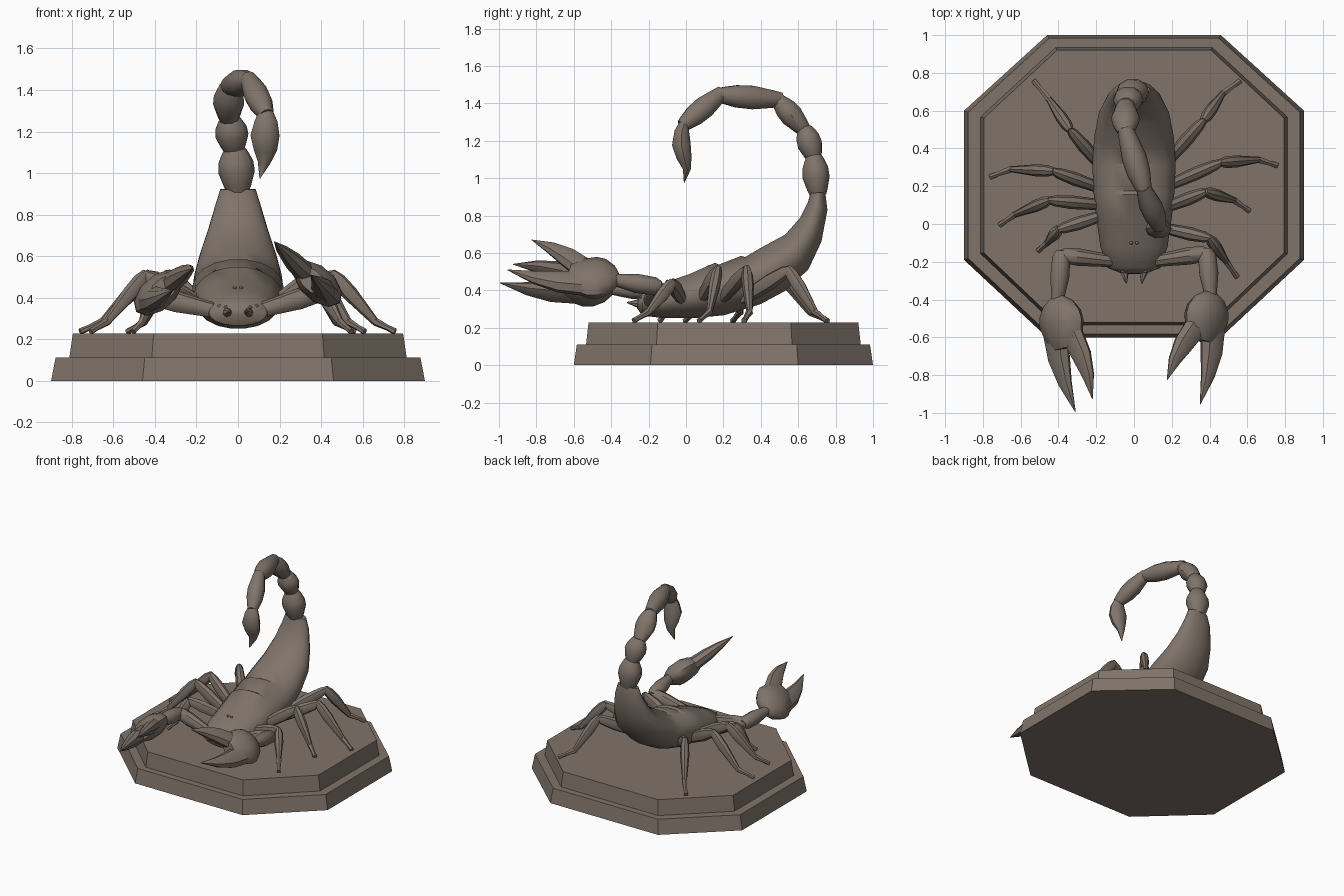
import bpy, bmesh, math
from mathutils import Vector as V

if "Cube" in bpy.data.objects:
    bpy.data.objects.remove(bpy.data.objects["Cube"])

stone = bpy.data.materials.new("warm grey stone")
stone.diffuse_color = (0.216, 0.175, 0.144, 1)
stone.use_nodes = True
stone.node_tree.nodes["Principled BSDF"].inputs["Base Color"].default_value = stone.diffuse_color


def finish(name, bm, angle):
    bmesh.ops.recalc_face_normals(bm, faces=bm.faces)
    me = bpy.data.meshes.new(name)
    bm.to_mesh(me)
    bm.free()
    ob = bpy.data.objects.new(name, me)
    bpy.context.collection.objects.link(ob)
    me.materials.append(stone)
    if angle:
        bpy.ops.object.select_all(action='DESELECT')
        ob.select_set(True)
        bpy.context.view_layer.objects.active = ob
        bpy.ops.object.shade_smooth_by_angle(angle=math.radians(angle))
    return ob


def loft(bm, rings):
    """Skin a list of point rings and cap both ends."""
    vs = [[bm.verts.new(p) for p in r] for r in rings]
    n = len(vs[0])
    for a, b in zip(vs, vs[1:]):
        for i in range(n):
            bm.faces.new((a[i], a[(i + 1) % n], b[(i + 1) % n], b[i]))
    bm.faces.new(vs[0])
    bm.faces.new(vs[-1])


def tube(bm, pts, radii, ref=V((1, 0, 0)), flat=1.0, n=9):
    """Tapered tube; radius is along ref, radius*flat across it."""
    pts = [V(p) for p in pts]
    rings = []
    for i, (p, r) in enumerate(zip(pts, radii)):
        t = (pts[min(i + 1, len(pts) - 1)] - pts[max(i - 1, 0)]).normalized()
        a = (ref - t * ref.dot(t)).normalized()
        b = t.cross(a)
        rings.append([p + a * r * math.cos(k * math.tau / n) + b * r * flat * math.sin(k * math.tau / n)
                      for k in range(n)])
    loft(bm, rings)


def bead(bm, a, b, r, profile, **kw):
    """Straight segment whose radius follows (position, factor) pairs."""
    a, b = V(a), V(b)
    tube(bm, [a.lerp(b, t) for t, f in profile], [r * f for t, f in profile], **kw)


# Stepped octagonal plinth
def octagon(inset, z):
    q = [(.9, .6), (.46, 1.0), (-.46, 1.0), (-.9, .6), (-.9, -.19), (-.46, -.6), (.46, -.6), (.9, -.19)]
    sx, sy = 1 - inset / .9, 1 - inset * .75 / .8
    return [(x * sx, .2 + (y - .2) * sy, z) for x, y in q]


for name, tiers in (("lower_plinth", [(0, 0), (.022, .112)]), ("upper_plinth", [(.088, .112), (.105, .228)])):
    bm = bmesh.new()
    loft(bm, [octagon(*t) for t in tiers])
    finish(name, bm, 0)

# Body: top point, bottom point (y, z) and half width of each ring
body = [(-.262, .35, -.265, .31, .06), (-.23, .39, -.235, .265, .14), (-.12, .44, -.12, .25, .178),
        (.02, .49, .05, .25, .2), (.155, .55, .2, .265, .215), (.175, .54, .22, .27, .217),
        (.295, .587, .37, .315, .22), (.315, .58, .4, .325, .218), (.40, .63, .53, .395, .21),
        (.53, .70, .655, .51, .185), (.61, .79, .725, .66, .145), (.65, .87, .757, .83, .108),
        (.665, .92, .745, .925, .085)]
bm = bmesh.new()
N = 18
rings = []
for ty, tz, by, bz, w in body:
    ring = []
    for k in range(N):
        c, s = math.cos(k * math.tau / N), math.sin(k * math.tau / N)
        f = (s + 1) / 2
        ring.append((w * c, by + (ty - by) * f, bz + (tz - bz) * f))
    rings.append(ring)
loft(bm, rings)
finish("body", bm, 40)

# Eyes: a pair on top and two at the front corners
bm = bmesh.new()
for s in (-1, 1):
    for x, y, z in ((.015, -.1, .448), (.06, -.25, .355), (.09, -.235, .36)):
        ret = bmesh.ops.create_uvsphere(bm, u_segments=8, v_segments=6, radius=.009)
        bmesh.ops.translate(bm, verts=ret["verts"], vec=(s * x, y, z))
finish("eyes", bm, 40)

# Small mouth fangs
bm = bmesh.new()
for s in (-1, 1):
    tube(bm, [(s * .06, -.2, .32), (s * .05, -.26, .33), (s * .04, -.315, .335)], [.03, .022, .003], n=7)
finish("fangs", bm, 40)

# Curled tail: start, end and radius of each segment
BEAD = [(-.03, .6), (.12, .75), (.45, 1), (.7, .95), (.93, .7), (1.03, .55)]
tail = [((0, .705, .915), (-.015, .685, 1.115), .088), ((-.02, .685, 1.11), (-.04, .635, 1.265), .08),
        ((-.045, .63, 1.26), (-.045, .49, 1.42), .075), ((-.045, .5, 1.42), (.055, .175, 1.445), .066),
        ((.05, .19, 1.455), (.135, -.015, 1.285), .062)]
for i, (a, b, r) in enumerate(tail):
    bm = bmesh.new()
    bead(bm, a, b, r, BEAD, n=10, flat=.86 if i < 3 else 1.0)
    finish("tail_segment_%d" % (i + 1), bm, 40)

# Stinger bulb and point
bm = bmesh.new()
tube(bm, [(.135, -.01, 1.295), (.135, -.022, 1.25), (.13, -.025, 1.18), (.132, -.01, 1.11), (.125, .005, 1.05),
          (.105, -.01, .975)], [.035, .055, .07, .056, .03, .002], flat=.75, n=10)
finish("stinger", bm, 40)

# Walking legs: side, root y, then knee, ankle and foot as (x, y)
legs = [(1, -.02, .40, -.075, .49, -.2, .545, -.28), (1, .08, .38, .17, .53, .125, .61, .07),
        (1, .19, .46, .325, .66, .34, .757, .31), (1, .3, .37, .55, .47, .69, .56, .757),
        (-1, .05, .40, -.03, .46, -.1, .505, -.14), (-1, .1, .45, .125, .63, .05, .71, -.005),
        (-1, .18, .43, .28, .65, .29, .76, .25), (-1, .28, .34, .5, .45, .66, .53, .757)]
THIGH = [(0, .6), (.2, .85), (.6, 1), (.9, .8), (1.03, .45)]
SHIN = [(-.05, .6), (.12, 1), (.4, 1.05), (.8, .7), (1.02, .5)]
for i, (s, ry, kx, ky, ax, ay, fx, fy) in enumerate(legs):
    front = i % 4 == 0
    root, knee = (s * .15, ry, .35), (s * kx, ky, .44 if front else .51)
    ankle, foot = V((s * ax, ay, .285)), V((s * fx, fy, .237))
    up = V((0, 0, 1))
    bm = bmesh.new()
    bead(bm, root, knee, .045, THIGH, ref=up, flat=.8, n=8)
    bead(bm, knee, ankle, .036, SHIN, ref=up, flat=.85, n=8)
    tube(bm, [ankle, ankle.lerp(foot, .6), foot], [.02, .014, .016], ref=up, n=6)
    finish("%s_leg_%d" % ("left" if s < 0 else "right", i % 4 + 1), bm, 40)

# Claw arms: elbow, wrist, palm end, inner fingertip, outer fingertip
arms = {"right": (1, (.385, -.155, .42), (.405, -.375, .455), (.36, -.62, .48), (.175, -.825, .67), (.35, -.955, .51)),
        "left": (-1, (-.385, -.165, .40), (-.405, -.4, .41), (-.36, -.66, .44), (-.22, -.925, .54), (-.31, -.995, .44))}
for side, (s, elbow, wrist, end, inner, outer) in arms.items():
    wide = V((-s * .75, 0, .66))
    wrist, end = V(wrist), V(end)
    bm = bmesh.new()
    bead(bm, (s * .08, -.2, .33), elbow, .052, [(0, .7), (.3, .8), (.7, 1), (.95, .9), (1.05, .5)], ref=V((0, 0, 1)), flat=.9)
    bead(bm, elbow, wrist, .052, [(-.1, .6), (.05, .95), (.5, 1), (.85, .75), (1.05, .6)])
    finish(side + "_arm", bm, 40)
    # Flattened palm leading into two curved pincers
    bm = bmesh.new()
    bead(bm, wrist, end, .142, [(-.05, .3), (.08, .68), (.3, .95), (.5, 1), (.8, .84), (1, .6)], ref=wide, flat=.58, n=10)
    for sign, tip, size in ((1, inner, .06), (-1, outer, .066)):
        tip = V(tip)
        base = end + wide * sign * .055 + (wrist - end) * .35
        bow = wide * sign * .022
        tube(bm, [base, base.lerp(tip, .35) + bow, base.lerp(tip, .65) + bow, tip],
             [size * 1.15, size, size * .62, .002], ref=wide, flat=.75, n=8)
    finish(side + "_claw", bm, 40)
